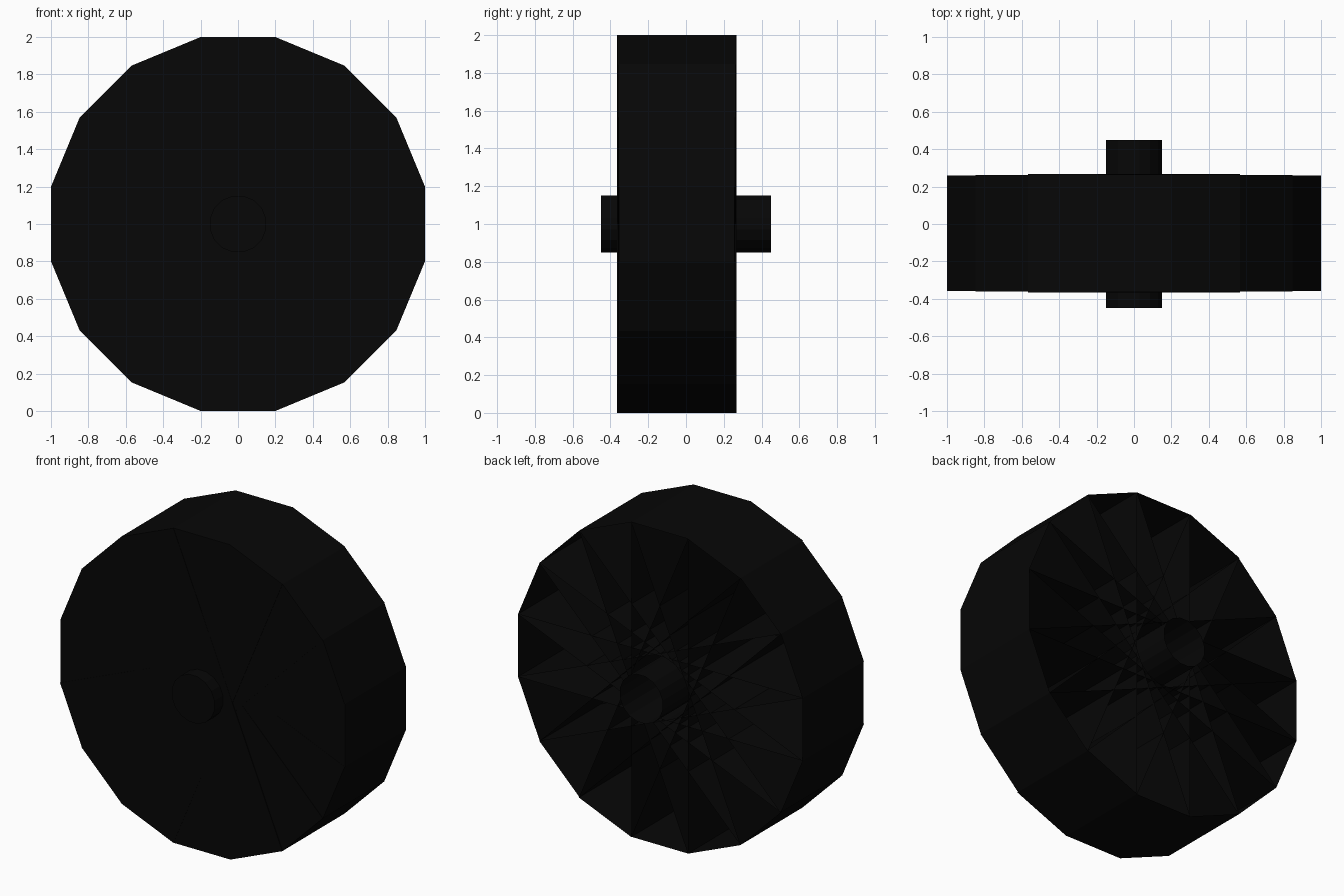
import bpy
import bmesh
import math

cube = bpy.data.objects.get("Cube")
if cube:
    bpy.data.objects.remove(cube, do_unlink=True)

black = bpy.data.materials.new("black rubber")
black.use_nodes = True
colour = (0.002, 0.002, 0.002, 1)
black.diffuse_color = colour
black.node_tree.nodes["Principled BSDF"].inputs["Base Color"].default_value = colour

SIDES = 16
STEP = 2 * math.pi / SIDES


def open_back(obj):
    """Remove the face turned to the back, leaving a hollow shell."""
    turn = obj.rotation_euler.to_matrix()
    bm = bmesh.new()
    bm.from_mesh(obj.data)
    back = [f for f in bm.faces if (turn @ f.normal).y > 0.9]
    bmesh.ops.delete(bm, geom=back, context="FACES")
    bm.to_mesh(obj.data)
    bm.free()


def slab(name, radius, angle, y_front, y_back):
    """Hollow box across the wheel, joining two opposite sides of the polygon."""
    bpy.ops.mesh.primitive_cube_add(
        size=1, location=(0, (y_front + y_back) / 2, 1), rotation=(0, angle, 0))
    obj = bpy.context.object
    obj.name = name
    obj.scale = (2 * radius, y_back - y_front, 2 * radius * math.tan(STEP / 2))
    obj.data.materials.append(black)
    open_back(obj)


# Tyre: crossed hollow slabs, the upright ones a hair thicker than the level ones
for layer, turn in enumerate((0, 1, 7, 2, 6, 4, 5, 3)):
    swell = 0.0013 * layer
    slab(f"tyre_slab_{turn + 1}", 1.0, turn * STEP, -0.356 - swell, 0.257 + swell)

# Axle through the centre
bpy.ops.mesh.primitive_cylinder_add(
    vertices=SIDES, radius=0.15 / math.cos(STEP / 2), depth=0.9,
    location=(0, 0, 1), rotation=(math.pi / 2, STEP / 2, 0))
axle = bpy.context.object
axle.name = "axle"
axle.data.materials.append(black)
open_back(axle)
